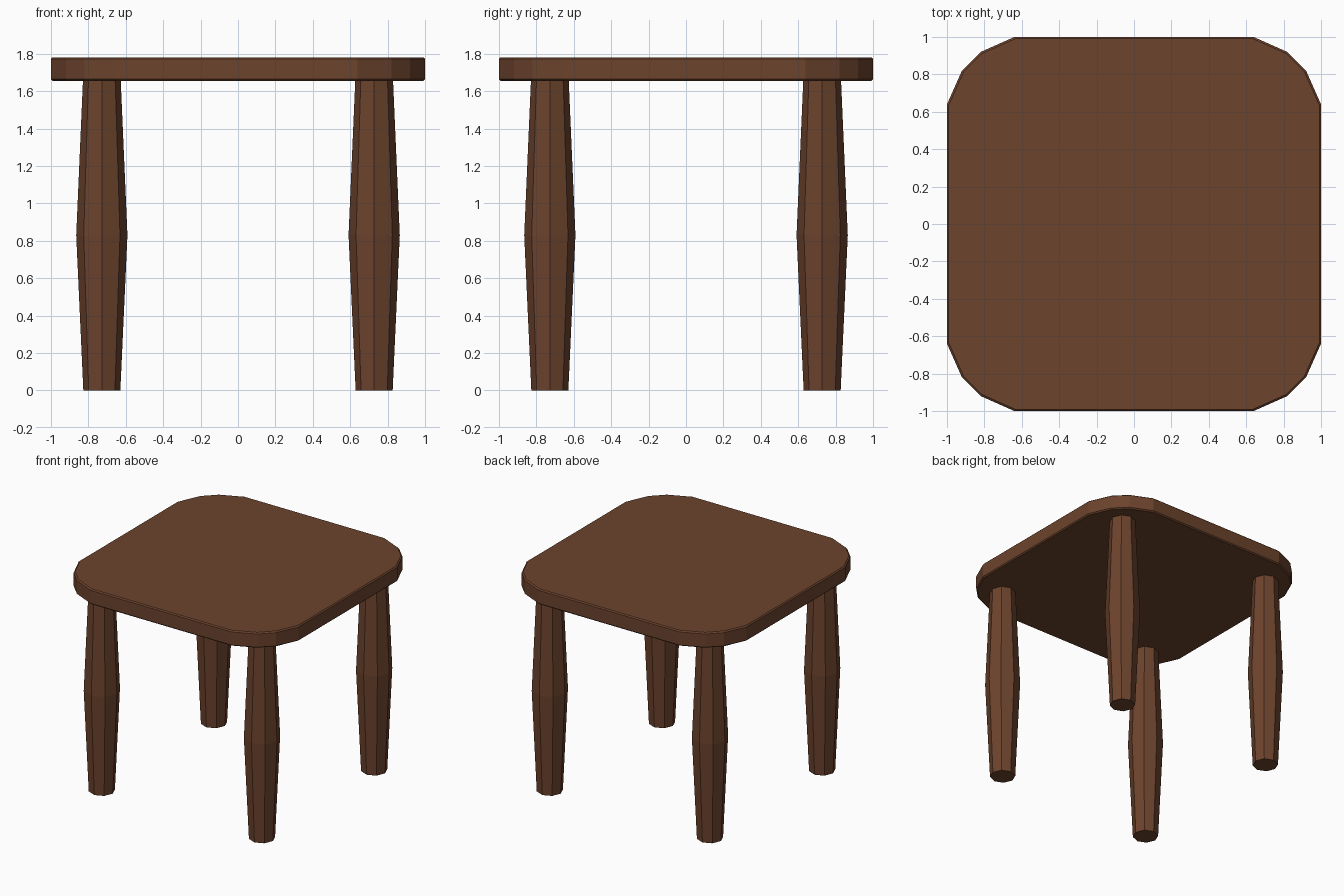
import bpy, bmesh, math

if "Cube" in bpy.data.objects:
    bpy.data.objects.remove(bpy.data.objects["Cube"])

wood = bpy.data.materials.new("brown wood")
wood.diffuse_color = (0.15, 0.056, 0.026, 1)
wood.use_nodes = True
wood.node_tree.nodes["Principled BSDF"].inputs["Base Color"].default_value = wood.diffuse_color


def loft(name, rings):
    """Skin a stack of equal-sided rings and cap both ends."""
    bm = bmesh.new()
    loops = [[bm.verts.new(p) for p in ring] for ring in rings]
    n = len(loops[0])
    for a, b in zip(loops, loops[1:]):
        for i in range(n):
            j = (i + 1) % n
            bm.faces.new((a[i], a[j], b[j], b[i]))
    bm.faces.new(loops[0][::-1])
    bm.faces.new(loops[-1])
    bmesh.ops.recalc_face_normals(bm, faces=bm.faces)
    mesh = bpy.data.meshes.new(name)
    bm.to_mesh(mesh)
    bm.free()
    mesh.materials.append(wood)
    obj = bpy.data.objects.new(name, mesh)
    bpy.context.collection.objects.link(obj)
    return obj


# Table top: square with faceted corners, edges slightly bevelled
corner = [(1, 0.64), (0.92, 0.82), (0.82, 0.92), (0.64, 1)]
outline = []
for k in range(4):
    c, s = round(math.cos(k * math.pi / 2)), round(math.sin(k * math.pi / 2))
    outline += [(x * c - y * s, x * s + y * c) for x, y in corner]


def top_ring(z, inset):
    return [(x * (1 - inset), y * (1 - inset), z) for x, y in outline]


loft("table_top", [top_ring(1.655, 0.009), top_ring(1.664, 0),
                   top_ring(1.772, 0), top_ring(1.781, 0.009)])


# Legs: octagonal, widest at mid height
def leg_ring(cx, cy, z, r):
    return [(cx + r * math.cos(i * math.pi / 4),
             cy + r * math.sin(i * math.pi / 4), z) for i in range(8)]


for side, sx in (("left", -1), ("right", 1)):
    for end, sy in (("front", -1), ("back", 1)):
        cx, cy = 0.728 * sx, 0.728 * sy
        loft(f"{end}_{side}_leg", [leg_ring(cx, cy, 0, 0.099),
                                   leg_ring(cx, cy, 0.83, 0.137),
                                   leg_ring(cx, cy, 1.656, 0.101)])
